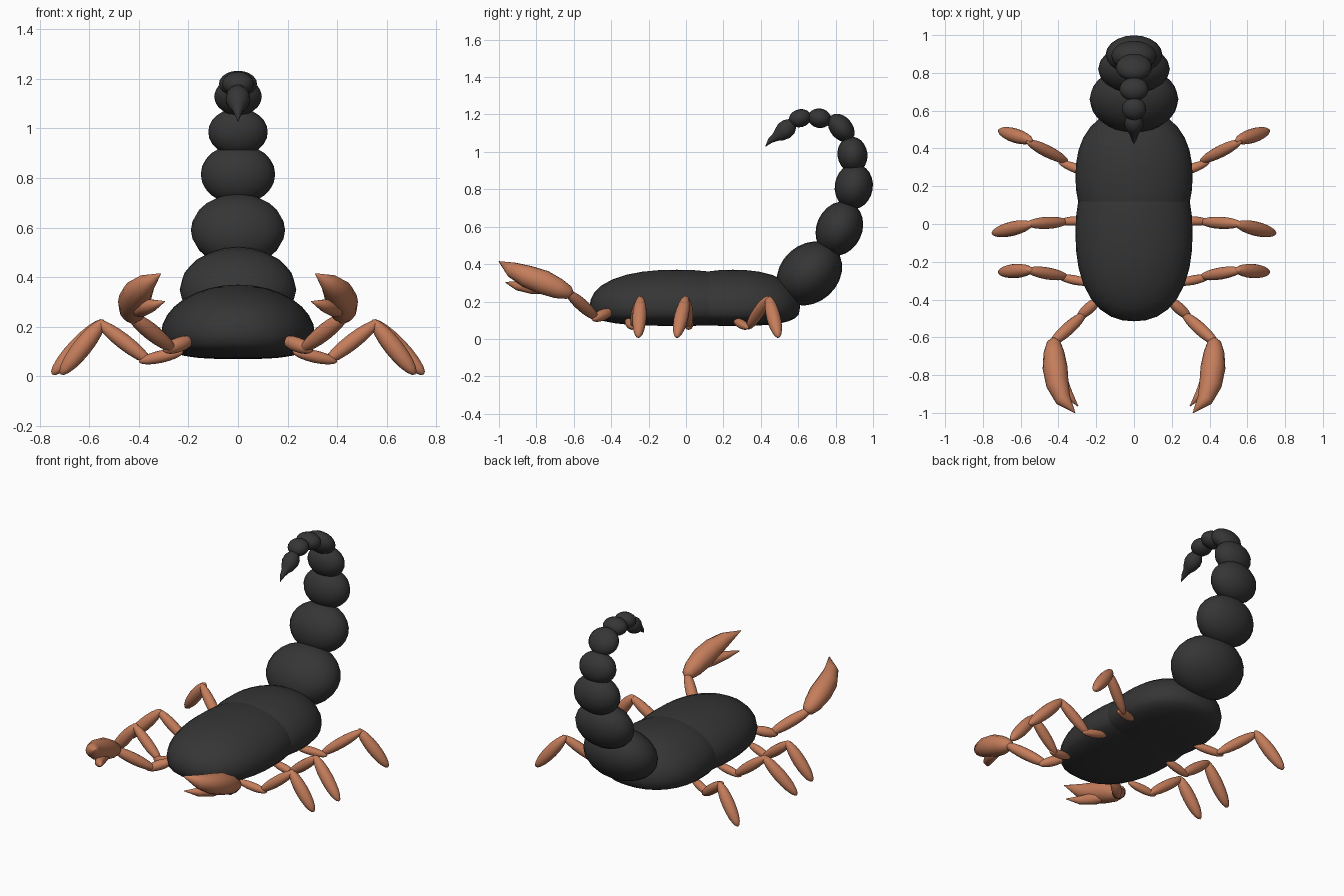
import bpy, bmesh, math
from mathutils import Matrix, Vector

if "Cube" in bpy.data.objects:
    bpy.data.objects.remove(bpy.data.objects["Cube"])


def material(name, rgb):
    m = bpy.data.materials.new(name)
    m.diffuse_color = (*rgb, 1)
    m.use_nodes = True
    m.node_tree.nodes["Principled BSDF"].inputs["Base Color"].default_value = m.diffuse_color
    return m


BLACK = material("charcoal shell", (0.036, 0.036, 0.036))
BROWN = material("copper limb", (0.56, 0.205, 0.105))


def finish(bm, name, mat, mirror=False):
    bmesh.ops.recalc_face_normals(bm, faces=bm.faces)
    me = bpy.data.meshes.new(name)
    bm.to_mesh(me)
    bm.free()
    for p in me.polygons:
        p.use_smooth = True
    me.materials.append(mat)
    ob = bpy.data.objects.new(name, me)
    bpy.context.collection.objects.link(ob)
    if mirror:
        mod = ob.modifiers.new("other side", 'MIRROR')
        mod.use_mirror_merge = False
    return ob


def body_shell(name, cy, ry):
    """Domed above, shallow and flat-bellied below, blunt at the ends."""
    bm = bmesh.new()
    bmesh.ops.create_uvsphere(bm, u_segments=32, v_segments=16, radius=1)
    for v in bm.verts:
        x, y, z = v.co
        r = min(1, math.hypot(x, y))
        if z < 0:
            z = -0.1 * max(0, 1 - r ** 3) ** (1 / 3)
            k = 1
        else:
            k = (abs(y) ** 2.3 + (x * x + z * z) ** 1.15) ** (-1 / 2.3)
            z *= 0.2
        kxy = (abs(y) ** 2.3 + abs(x) ** 2.3 + 1e-9) ** (-1 / 2.3) * r if z < 0 else k
        if r < 1e-4:
            kxy = 1
        v.co = (x * 0.31 * kxy, cy + y * ry * kxy, 0.17 + z * k)
    finish(bm, name, BLACK)


def limb(name, a, b, width, mat=BROWN):
    """Spindle-shaped limb segment between two points, mirrored."""
    a, b = Vector(a), Vector(b)
    bm = bmesh.new()
    rot = (b - a).to_track_quat('Z', 'Y').to_matrix().to_4x4()
    mtx = Matrix.Translation((a + b) / 2) @ rot @ Matrix.Diagonal(
        (width, width, (b - a).length / 2, 1))
    bmesh.ops.create_uvsphere(bm, u_segments=16, v_segments=10, radius=1, matrix=mtx)
    finish(bm, name, mat, True)


def tube(name, pts, mat, mirror=False, n=14):
    """Loft of round rings; each point is x, y, z, radius."""
    bm = bmesh.new()
    cs = [Vector(p[:3]) for p in pts]
    rings = []
    for i, p in enumerate(pts):
        t = (cs[min(i + 1, len(cs) - 1)] - cs[max(i - 1, 0)]).normalized()
        u = t.cross(Vector((0, 0, 1))).normalized()
        w = u.cross(t)
        rings.append([bm.verts.new(cs[i] + p[3] * (
            u * math.cos(2 * math.pi * k / n) + w * math.sin(2 * math.pi * k / n)))
            for k in range(n)])
    for r, s in zip(rings, rings[1:]):
        for k in range(n):
            bm.faces.new((r[k], r[(k + 1) % n], s[(k + 1) % n], s[k]))
    bm.faces.new(rings[0])
    bm.faces.new(rings[-1])
    finish(bm, name, mat, mirror)


# Body
body_shell("front_body", -0.05, 0.465)
body_shell("rear_body", 0.25, 0.36)

# Tail segments: y, z, half width, half length, half thickness, tilt
tail = [(0.66, 0.35, 0.235, 0.19, 0.155, 42), (0.82, 0.59, 0.19, 0.15, 0.122, 65),
        (0.897, 0.815, 0.15, 0.122, 0.102, 82), (0.89, 0.985, 0.12, 0.097, 0.08, 98),
        (0.83, 1.128, 0.096, 0.085, 0.06, 130), (0.714, 1.18, 0.077, 0.062, 0.052, 170),
        (0.61, 1.18, 0.064, 0.06, 0.048, 195)]
for i, (y, z, rx, ra, rp, deg) in enumerate(tail):
    bm = bmesh.new()
    m = (Matrix.Translation((0, y, z)) @ Matrix.Rotation(math.radians(deg - 90), 4, 'X')
         @ Matrix.Diagonal((rx, rp, ra, 1)))
    bmesh.ops.create_uvsphere(bm, u_segments=20, v_segments=12, radius=1, matrix=m)
    finish(bm, f"tail_segment_{i + 1}", BLACK)

# Stinger bulb and hooked point
tube("stinger", [(0, 0.578, 1.16, 0.012), (0, 0.568, 1.152, 0.032), (0, 0.55, 1.135, 0.047),
                 (0, 0.525, 1.113, 0.05), (0, 0.5, 1.093, 0.039), (0, 0.48, 1.08, 0.025),
                 (0, 0.45, 1.06, 0.015), (0, 0.424, 1.028, 0.001)], BLACK)

# Legs: y at hip, hip joint, knee, foot, with x at the outer joints
legs = {"front": (-0.315, -0.28, -0.243, -0.255, 0.715),
        "middle": (0.02, 0.012, 0.0, -0.05, 0.75),
        "rear": (0.26, 0.33, 0.44, 0.495, 0.715)}
for name, (y0, y1, y2, y3, xf) in legs.items():
    limb(name + "_leg_hip", (0.22, y0, 0.1), (0.40, y1, 0.06), 0.025)
    limb(name + "_leg_thigh", (0.35, y1, 0.055), (0.57, y2, 0.225), 0.032)
    limb(name + "_leg_shin", (0.54, y2, 0.228), (xf, y3, 0.008), 0.038)

# Pincer arms
limb("arm_base", (0.18, -0.395, 0.15), (0.30, -0.50, 0.105), 0.03)
limb("forearm", (0.255, -0.47, 0.105), (0.445, -0.64, 0.255), 0.034)

# Claws: large upper finger and small lower finger
tube("claw", [(0.425, -0.605, 0.24, 0.012), (0.425, -0.625, 0.247, 0.036),
              (0.424, -0.68, 0.268, 0.055), (0.418, -0.76, 0.302, 0.066),
              (0.405, -0.85, 0.335, 0.06), (0.375, -0.93, 0.37, 0.042),
              (0.312, -1.0, 0.414, 0.002)], BROWN, True)
tube("claw_finger", [(0.415, -0.72, 0.27, 0.03), (0.39, -0.82, 0.275, 0.036),
                     (0.35, -0.9, 0.285, 0.026), (0.296, -0.965, 0.302, 0.002)], BROWN, True)
